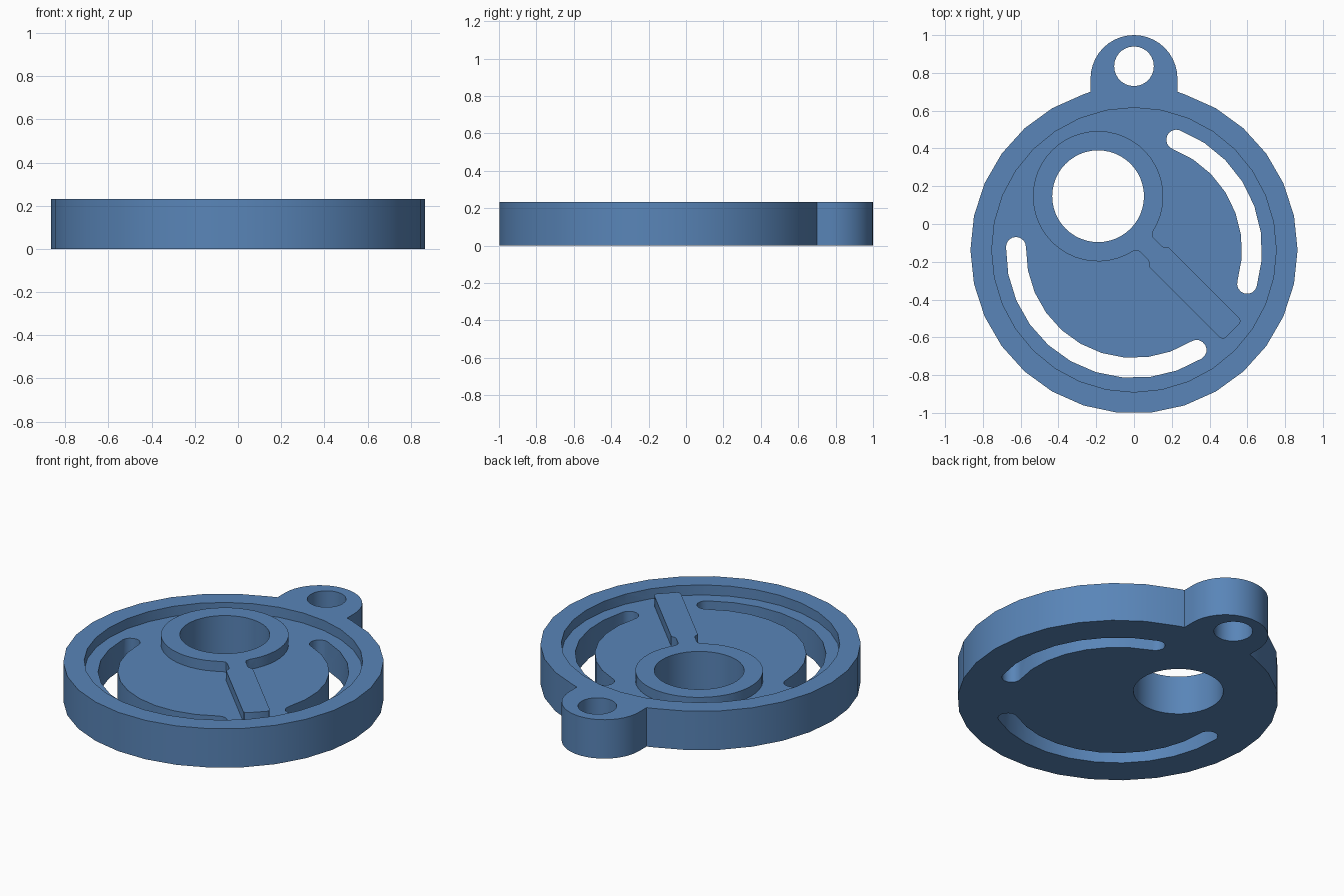
import bpy, bmesh, math

if "Cube" in bpy.data.objects:
    bpy.data.objects.remove(bpy.data.objects["Cube"])

TOP, FLOOR = 0.232, 0.172      # overall height and recess floor
CY = -0.137                    # disc centre (x = 0)
BX, BY = -0.19, 0.147          # bearing boss centre

blue = bpy.data.materials.new("steel blue")
blue.diffuse_color = (0.10, 0.235, 0.48, 1)
blue.use_nodes = True
blue.node_tree.nodes["Principled BSDF"].inputs["Base Color"].default_value = blue.diffuse_color


def arc(cx, cy, r, a0, a1, n):
    """n + 1 points from angle a0 to a1 in degrees."""
    return [(cx + r * math.cos(math.radians(a0 + (a1 - a0) * i / n)),
             cy + r * math.sin(math.radians(a0 + (a1 - a0) * i / n))) for i in range(n + 1)]


def circle(cx, cy, r, n, start=0):
    return arc(cx, cy, r, start, start + 360, n)[:-1]


def slot(a0, a1, r=0.625, w=0.053):
    """Curved slot with round ends."""
    n = max(2, round((a1 - a0) / 12.5))
    def end(a):
        t = math.radians(a)
        return r * math.cos(t), CY + r * math.sin(t)
    return (arc(0, CY, r + w, a0, a1, n) + arc(*end(a1), w, a1, a1 + 180, 8)[1:-1]
            + arc(0, CY, r - w, a1, a0, n) + arc(*end(a0), w, a0 + 180, a0 + 360, 8)[1:-1])


def prism(name, loops, z0, z1):
    """Solid from an outer loop and hole loops."""
    bm = bmesh.new()
    for loop in loops:
        vs = [bm.verts.new((x, y, z0)) for x, y in loop]
        for i, v in enumerate(vs):
            bm.edges.new((vs[i - 1], v))
    bmesh.ops.triangle_fill(bm, use_beauty=True, use_dissolve=False, edges=bm.edges[:])
    ext = bmesh.ops.extrude_face_region(bm, geom=bm.faces[:], use_keep_orig=True)
    for g in ext["geom"]:
        if isinstance(g, bmesh.types.BMVert):
            g.co.z = z1
    bmesh.ops.recalc_face_normals(bm, faces=bm.faces[:])
    me = bpy.data.meshes.new(name)
    bm.to_mesh(me)
    bm.free()
    me.materials.append(blue)
    ob = bpy.data.objects.new(name, me)
    bpy.context.collection.objects.link(ob)
    return ob


# Disc outline with the mounting ear at the back
outline = arc(0, CY, 0.866, 108, 432, 27) + [(0.23, 0.70)] \
    + arc(0, 0.77, 0.23, 0, 180, 20) + [(-0.23, 0.70)]
body = prism("flange_plate", [
    outline,
    circle(0, 0.835, 0.105, 28),       # ear hole
    circle(BX, BY, 0.243, 48),         # bearing hole
    slot(-16.7, 69), slot(178.6, 302)  # adjustment slots
], 0, TOP)

# Boss with necked rib, drawn along the rib axis then turned 45 degrees
side = [(0.350, 0.056), (0.364, 0.051), (0.425, 0.051), (0.438, 0.056),
        (0.456, 0.073), (0.985, 0.073), (1.000, 0.067), (1.006, 0.056)]
a = math.degrees(math.asin(0.073 / 0.345))
local = arc(0, 0, 0.345, a, 360 - a, 44) + [(u, -v) for u, v in side] + side[::-1]
k = math.sqrt(0.5)
island = [(BX + (u + v) * k, BY + (v - u) * k) for u, v in local]

# Recess around the boss and rib
cutter = prism("recess_cutter", [circle(0, CY, 0.753, 32, 90), island], FLOOR, TOP + 0.1)
cutter.hide_render = True
mod = body.modifiers.new("recess", "BOOLEAN")
mod.operation = "DIFFERENCE"
mod.solver = "EXACT"
mod.object = cutter
bpy.context.view_layer.objects.active = body
bpy.ops.object.select_all(action="DESELECT")
body.select_set(True)
bpy.ops.object.modifier_apply(modifier=mod.name)
bpy.data.objects.remove(cutter)

bpy.ops.object.shade_smooth_by_angle(angle=math.radians(30))
